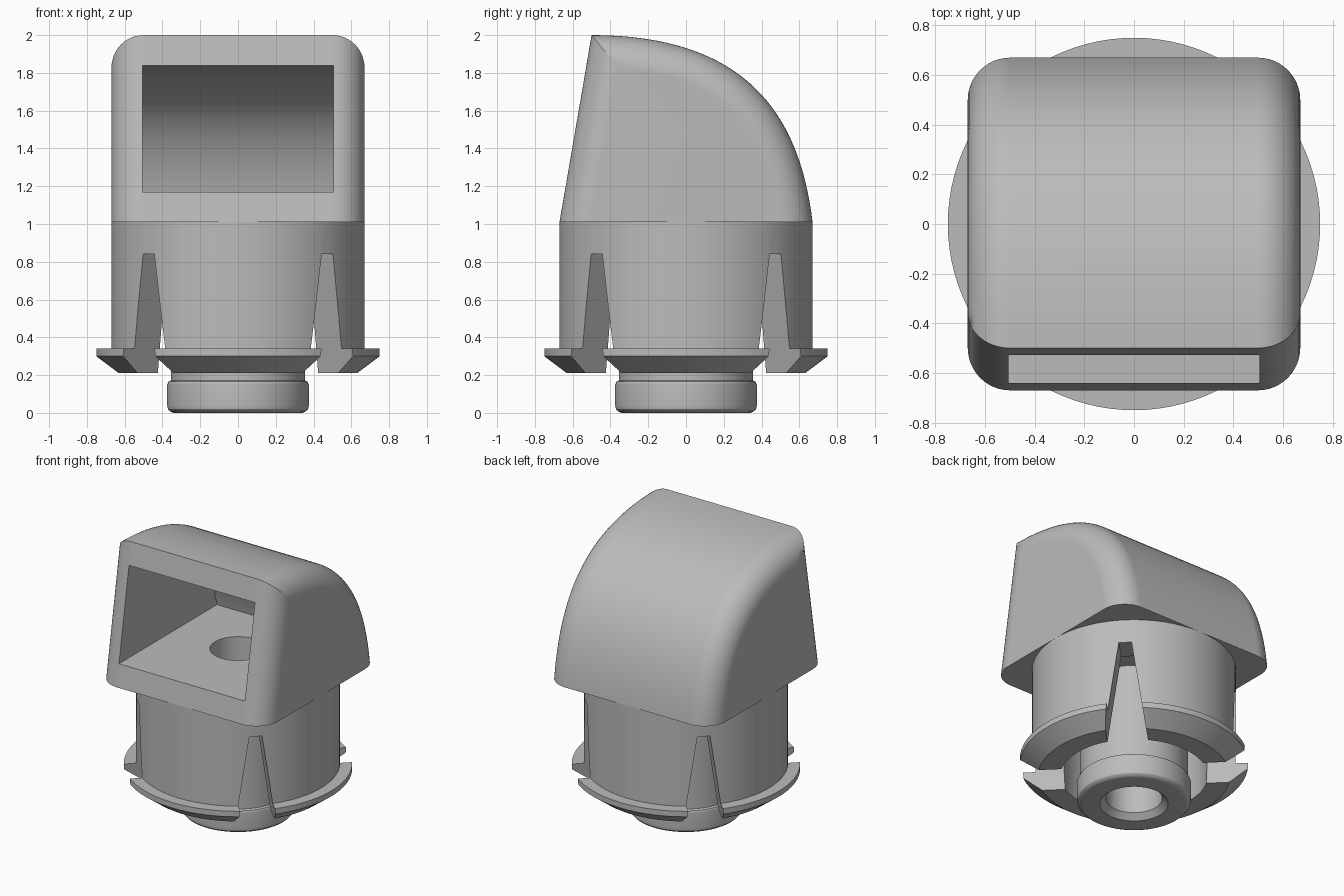
import bpy, bmesh, math
from mathutils import Vector, Matrix

if "Cube" in bpy.data.objects:
    bpy.data.objects.remove(bpy.data.objects["Cube"])

grey = bpy.data.materials.new("plain grey")
grey.use_nodes = True
grey.diffuse_color = (0.5, 0.5, 0.5, 1)
grey.node_tree.nodes["Principled BSDF"].inputs["Base Color"].default_value = (0.5, 0.5, 0.5, 1)

HALF, FILLET, BASE, WALL = 0.67, 0.17, 1.01, 0.16


def finish(bm, name):
    bmesh.ops.recalc_face_normals(bm, faces=bm.faces)
    mesh = bpy.data.meshes.new(name)
    bm.to_mesh(mesh)
    bm.free()
    obj = bpy.data.objects.new(name, mesh)
    mesh.materials.append(grey)
    bpy.context.collection.objects.link(obj)
    return obj


def loft(rings, name, caps=True):
    """Skin a list of equal-length closed rings; without caps the last joins the first."""
    bm = bmesh.new()
    loops = [[bm.verts.new(p) for p in ring] for ring in rings]
    n = len(loops[0])
    pairs = list(zip(loops, loops[1:])) + ([] if caps else [(loops[-1], loops[0])])
    for a, b in pairs:
        for i in range(n):
            j = (i + 1) % n
            bm.faces.new((a[i], a[j], b[j], b[i]))
    if caps:
        bm.faces.new(loops[0])
        bm.faces.new(loops[-1])
    return finish(bm, name)


def revolve(profile, name, steps=96):
    rings = []
    for k in range(steps):
        a = math.tau * k / steps
        rings.append([(r * math.cos(a), r * math.sin(a), z) for r, z in profile])
    return loft(rings, name, caps=False)


def activate(obj):
    bpy.ops.object.select_all(action="DESELECT")
    obj.select_set(True)
    bpy.context.view_layer.objects.active = obj


def cut(obj, cutter):
    mod = obj.modifiers.new("cut", "BOOLEAN")
    mod.operation, mod.solver, mod.object = "DIFFERENCE", "EXACT", cutter
    activate(obj)
    bpy.ops.object.modifier_apply(modifier=mod.name)
    cutter.hide_render = True
    bpy.data.objects.remove(cutter)


def smooth(obj):
    activate(obj)
    bpy.ops.object.shade_smooth_by_angle(angle=math.radians(28))
    mod = obj.modifiers.new("weighted", "WEIGHTED_NORMAL")
    mod.keep_sharp = True


# Side outline of the hood: a leaning front line and a swept back curve
FRONT_LOW, FRONT_TOP = Vector((-HALF, BASE)), Vector((-0.5, 2.0))
CURVE = [FRONT_TOP, Vector((0.3, 2.0)), Vector((0.6, 1.6)), Vector((HALF, BASE))]
LEAN = (FRONT_TOP - FRONT_LOW).normalized()
INWARD = Vector((LEAN.y, -LEAN.x))


def curve_point(t, d):
    a, b, c, e = CURVE
    s = 1 - t
    p = a * s**3 + b * 3 * s * s * t + c * 3 * s * t * t + e * t**3
    tan = ((b - a) * s * s + (c - b) * 2 * s * t + (e - c) * t * t).normalized()
    return p + Vector((tan.y, -tan.x)) * d


def solve(test, lo, hi):
    for _ in range(40):
        mid = (lo + hi) / 2
        lo, hi = (lo, mid) if test(mid) else (mid, hi)
    return lo


def outline(x, d_front, d_curve, floor, steps=32):
    """Outline moved inwards from the front line and the back curve, closed at the floor."""
    t0 = solve(lambda t: (curve_point(t, d_curve) - FRONT_LOW).dot(INWARD) > d_front, -0.2, 0.5)
    t1 = solve(lambda t: curve_point(t, d_curve).y < floor, 0.5, 1.05)
    low = FRONT_LOW + INWARD * d_front
    low += LEAN * ((floor - low.y) / LEAN.y)
    pts = [low] + [curve_point(t0 + (t1 - t0) * i / steps, d_curve) for i in range(steps + 1)]
    return [(x, p.x, p.y) for p in pts]


# Hood with rounded side edges
side = []
for k in range(13):
    a = math.pi / 2 * k / 12
    side.append((HALF - FILLET + FILLET * math.sin(a), FILLET * (1 - math.cos(a))))
sections = [(-x, d) for x, d in reversed(side)] + side
hood = loft([outline(x, d, d, BASE) for x, d in sections], "hood")

# Window pocket that follows the back curve, and the bore in its floor
cut(hood, loft([outline(x, -0.06, WALL, 1.17) for x in (-0.505, 0.505)], "pocket_cutter"))
bore = bmesh.new()
bmesh.ops.create_cone(bore, cap_ends=True, segments=96, radius1=0.185, radius2=0.185,
                      depth=0.4, matrix=Matrix.Translation((0, 0, 1.1)))
cut(hood, finish(bore, "bore_cutter"))
smooth(hood)

# Collar, snap flange, inner gap and hollow nozzle in one turned section
collar = revolve([
    (0.185, 0.04), (0.225, 0), (0.34, 0), (0.36, 0.008), (0.371, 0.02), (0.375, 0.04),
    (0.375, 0.15), (0.368, 0.165), (0.355, 0.172), (0.355, 0.845), (0.485, 0.845),
    (0.485, 0.21), (0.63, 0.21), (0.75, 0.30), (0.75, 0.34), (HALF, 0.34),
    (HALF, BASE), (0.185, BASE)], "collar")

# Four tapered slots on the diagonals
for k in range(4):
    turn = Matrix.Rotation(math.pi / 4 + k * math.pi / 2, 3, "Z")
    rings = [[turn @ Vector((r, w, z)) for w, z in
              ((-0.15, 0.1), (0.15, 0.1), (0.042, 0.84), (-0.042, 0.84))] for r in (0.42, 0.9)]
    cut(collar, loft(rings, "slot_cutter"))
smooth(collar)
